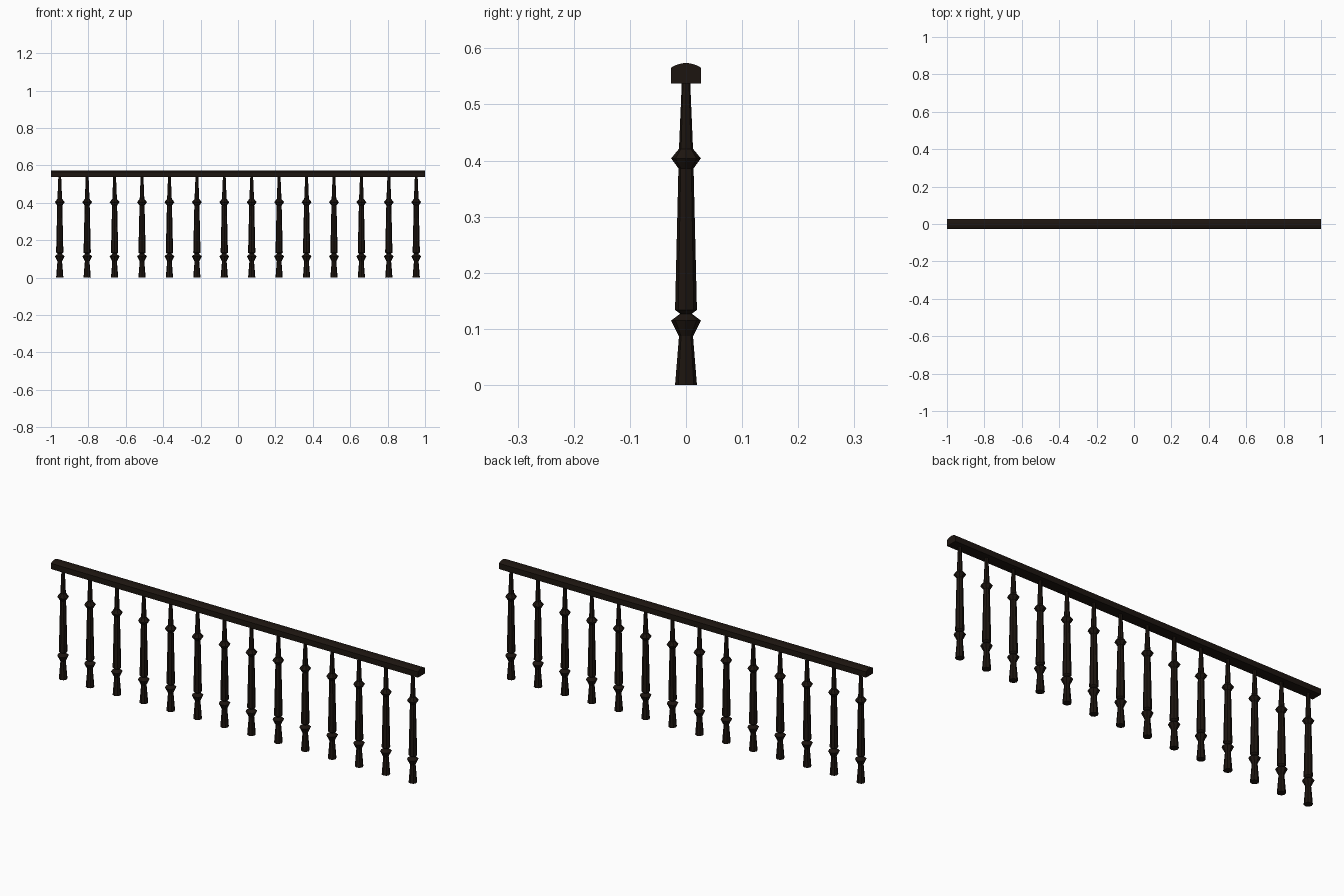
import bpy, bmesh, math

if "Cube" in bpy.data.objects:
    bpy.data.objects.remove(bpy.data.objects["Cube"])

mat = bpy.data.materials.new("dark_wood")
mat.diffuse_color = (0.012, 0.0075, 0.005, 1)
mat.use_nodes = True
mat.node_tree.nodes["Principled BSDF"].inputs["Base Color"].default_value = mat.diffuse_color


def make_object(name, bm):
    bmesh.ops.recalc_face_normals(bm, faces=bm.faces)
    mesh = bpy.data.meshes.new(name)
    bm.to_mesh(mesh)
    bm.free()
    mesh.materials.append(mat)
    obj = bpy.data.objects.new(name, mesh)
    bpy.context.collection.objects.link(obj)
    return obj


def loft(name, rings):
    """Skin closed rings of points and cap both ends."""
    bm = bmesh.new()
    loops = [[bm.verts.new(p) for p in ring] for ring in rings]
    n = len(loops[0])
    for a, b in zip(loops, loops[1:]):
        for i in range(n):
            j = (i + 1) % n
            bm.faces.new((a[i], a[j], b[j], b[i]))
    bm.faces.new(loops[0][::-1])
    bm.faces.new(loops[-1])
    return make_object(name, bm)


# Handrail: flat-sided profile with a gently domed top
half = [(0.027, 0.537), (0.027, 0.565), (0.021, 0.569), (0.013, 0.572), (0.005, 0.5735)]
section = half + [(-y, z) for y, z in reversed(half)]
loft("handrail", [[(x, y, z) for y, z in section] for x in (-1, 1)])

# Turned baluster: (radius, height) profile
SIDES = 8
profile = [(0.0195, 0), (0.0125, 0.087), (0.0265, 0.115), (0.0105, 0.127),
           (0.0195, 0.134), (0.0135, 0.386), (0.0265, 0.404), (0.0125, 0.421),
           (0.0075, 0.54)]
angles = [2 * math.pi * i / SIDES for i in range(SIDES)]
first = loft("baluster_1", [[(r * math.cos(a), r * math.sin(a), z) for a in angles]
                            for r, z in profile])

# Row of 14 evenly spaced balusters
COUNT, END = 14, 0.953
for i in range(COUNT):
    post = first
    if i:
        post = bpy.data.objects.new(f"baluster_{i + 1}", first.data)
        bpy.context.collection.objects.link(post)
    post.location.x = -END + 2 * END * i / (COUNT - 1)
